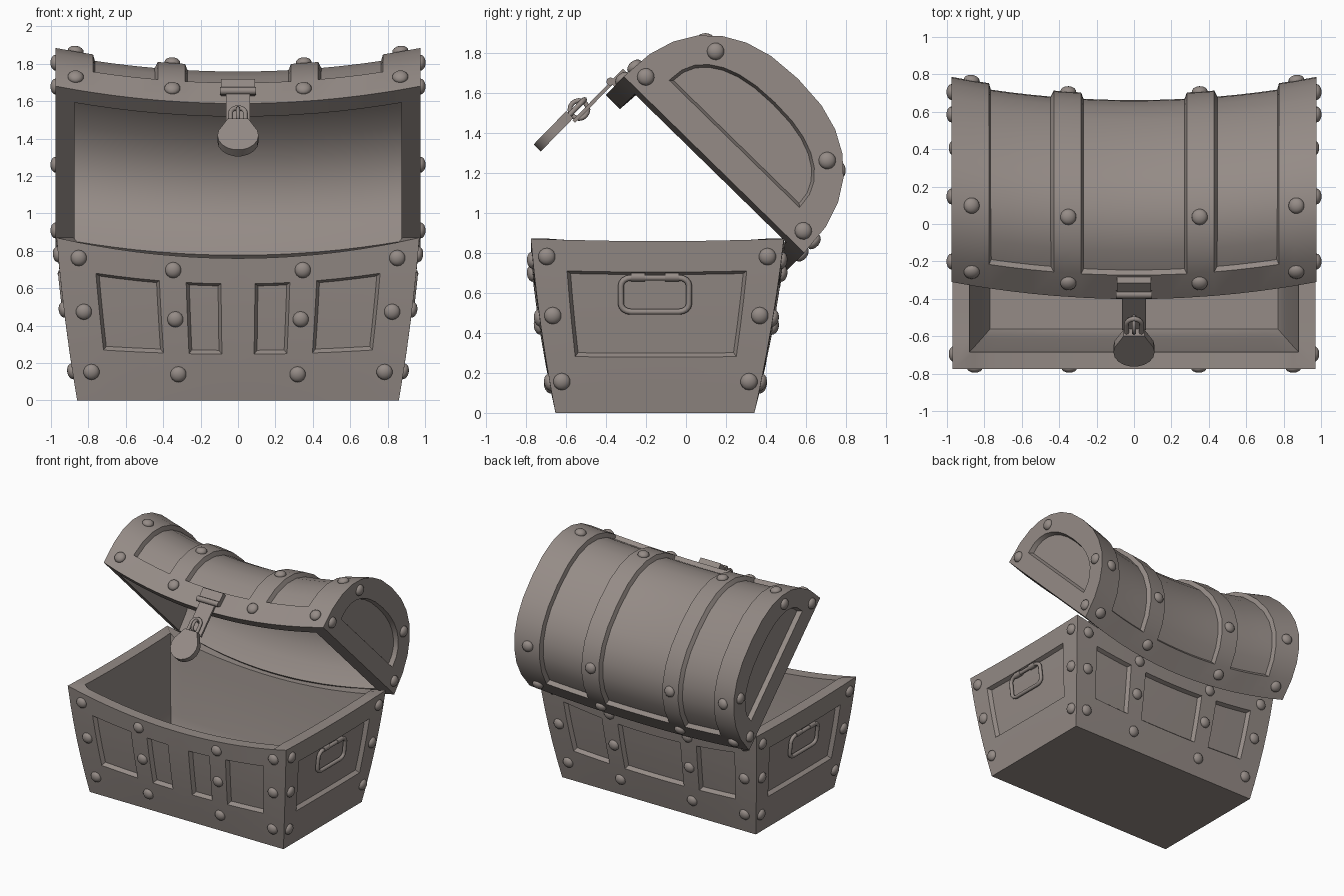
import bpy, bmesh, math
from mathutils import Vector, Matrix

if "Cube" in bpy.data.objects:
    bpy.data.objects.remove(bpy.data.objects["Cube"])


def material(name, col):
    m = bpy.data.materials.new(name)
    m.diffuse_color = (*col, 1)
    m.use_nodes = True
    m.node_tree.nodes["Principled BSDF"].inputs["Base Color"].default_value = m.diffuse_color
    return m


MATS = [material("grey_metal", (0.30, 0.26, 0.24)), material("brown_wood", (0.30, 0.225, 0.14))]
LID = Matrix.Translation((0, 0.14, 1.24)) @ Matrix.Rotation(math.radians(-44.35), 4, 'X')


def finish(name, me, matrix=None, angle=30):
    ob = bpy.data.objects.new(name, me)
    bpy.context.collection.objects.link(ob)
    me.materials.clear()
    for m in MATS:
        me.materials.append(m)
    if matrix:
        ob.matrix_world = matrix
    bpy.ops.object.select_all(action='DESELECT')
    ob.select_set(True)
    bpy.context.view_layer.objects.active = ob
    bpy.ops.object.shade_smooth_by_angle(angle=math.radians(angle))
    return ob


def from_bm(name, bm, matrix=None, angle=30):
    me = bpy.data.meshes.new(name)
    bm.to_mesh(me)
    bm.free()
    return finish(name, me, matrix, angle)


class Shell:
    """Closed panelled shell; wood faces: 1 = recessed outside, 2 = flush inside."""
    def __init__(self):
        self.bm, self.cache = bmesh.new(), {}

    def face(self, pts, mat=0):
        vs = []
        for p in pts:
            k = tuple(round(c, 4) + 0.0 for c in p)
            if k not in self.cache:
                self.cache[k] = self.bm.verts.new(p)
            vs.append(self.cache[k])
        self.bm.faces.new(vs).material_index = mat

    def grid(self, f, us, vs, rule, mat):
        for u0, u1 in zip(us, us[1:]):
            for v0, v1 in zip(vs, vs[1:]):
                wood = rule((u0 + u1) / 2, (v0 + v1) / 2)
                self.face([f(u0, v0), f(u1, v0), f(u1, v1), f(u0, v1)], mat if wood else 0)

    def done(self, name, thickness, depth, matrix=None):
        bm = self.bm
        bmesh.ops.holes_fill(bm, edges=[e for e in bm.edges if e.is_boundary], sides=0)
        bmesh.ops.recalc_face_normals(bm, faces=bm.faces[:])
        bm.normal_update()
        wood = [f for f in bm.faces if f.material_index == 1]
        r = bmesh.ops.inset_region(bm, faces=wood, thickness=thickness, depth=-depth,
                                   use_boundary=True, use_even_offset=True)
        for f in r['faces']:
            f.material_index = 0
        for f in bm.faces:
            f.material_index = min(f.material_index, 1)
        return from_bm(name, bm, matrix)


def mirror(half):
    return [-h for h in reversed(half[1:])] + half


def clip(x, m):
    return max(-m, min(m, x))


A = mirror([0, .095, .19, .29, .44, .56, .68, .795, .88, 1])
B = mirror([0, .365, .73, 1])
V = [0, .16, .325, .5, .66, .82, 1]


# ---- chest body
def body(a, b, v, t=0):
    f = v + 0.35 * v * (1 - v)
    hx, hy = 0.86 + 0.11 * f, 0.497 + 0.135 * f
    z = v * (0.87 - 0.11 * (1 - a * a) - 0.012 * (1 - b * b))
    return Vector((clip(a * hx, hx - t), -0.155 + 0.012 * v + clip(b * hy, hy - t),
                   max(z, 0.08) if t else z))


def rows(v):
    return .325 < v < .82


walls = [
    (lambda u, v, t=0: body(u, -1, v, t), A, lambda u, v: rows(v) and (.095 < abs(u) < .29 or .44 < abs(u) < .795)),
    (lambda u, v, t=0: body(u, 1, v, t), A, lambda u, v: rows(v) and (abs(u) < .29 or .44 < abs(u) < .795)),
    (lambda u, v, t=0: body(-1, u, v, t), B, lambda u, v: rows(v) and abs(u) < .73),
    (lambda u, v, t=0: body(1, u, v, t), B, lambda u, v: rows(v) and abs(u) < .73)]
T = 0.09
sh = Shell()
for f, us, rule in walls:
    sh.grid(f, us, V, rule, 1)
    sh.grid(lambda u, v: f(u, v, T), us, V, rule, 2)
    for u0, u1 in zip(us, us[1:]):
        sh.face([f(u0, 1), f(u1, 1), f(u1, 1, T), f(u0, 1, T)])
sh.done("chest_body", 0.016, 0.03)


# ---- curved lid, built closed and then swung open
def bent(x, v, w):
    return Vector((x, -v, w - 0.13 * (1 - (x / 0.975) ** 2)))


def arc(th, rv, rw, w0=0):
    c, s = math.cos(math.radians(th)), max(0, math.sin(math.radians(th)))
    return math.copysign(abs(c) ** .85, c) * rv, w0 + s ** .85 * rw


def lid(u, th, t=0):
    return bent(clip(u * 0.975, 0.975 - t), *arc(th, .63 - t, .6 - t))


TH = [0] + [13 + 154 * i / 12 for i in range(13)] + [180]


def lid_rule(u, th):
    return 13 < th < 167 and (abs(u) < .29 or .44 < abs(u) < .795)


LT = 0.1
sh = Shell()
sh.grid(lid, A, TH, lid_rule, 1)
sh.grid(lambda u, th: lid(u, th, LT), A, TH, lid_rule, 2)
for th in (0, 180):
    for u0, u1 in zip(A, A[1:]):
        sh.face([lid(u0, th), lid(u1, th), lid(u1, th, LT), lid(u0, th, LT)])
for s in (-1, 1):
    sh.face([lid(s, 0), lid(s, 180), lid(s, 180, LT), lid(s, 0, LT)])
    for t, mat in ((0, 1), (LT, 2)):
        edge = [lid(s, th, t) for th in TH]
        inner = [bent(s * (0.975 - t), *arc(th, .455, .29, .145)) for th in TH]
        for i in range(-1, len(TH) - 1):
            sh.face([edge[i], edge[i + 1], inner[i + 1], inner[i]])
        sh.face(inner, mat)
sh.done("chest_lid", 0.014, 0.033, LID)


# ---- rivets
def rivets(name, spots, centre, matrix=None):
    bm = bmesh.new()
    for f, u, v, h in spots:
        p = f(u, v)
        n = (f(u + h, v) - f(u - h, v)).cross(f(u, v + h) - f(u, v - h)).normalized()
        if n.dot(p - centre) < 0:
            n = -n
        m = Matrix.Translation(p) @ n.to_track_quat('Z', 'Y').to_matrix().to_4x4()
        bmesh.ops.create_uvsphere(bm, u_segments=14, v_segments=8, radius=0.043,
                                  matrix=m @ Matrix.Diagonal((1, 1, .65, 1)))
    from_bm(name, bm, matrix, 60)


spots = []
for i, (f, us, rule) in enumerate(walls):
    for a in (-.885, .885) + ((-.36, .36) if i < 2 else ()):
        spots += [(f, a, v, .01) for v in (.9, .56, .18)]
rivets("body_rivets", spots, Vector((0, -.15, .4)))

spots = [(lid, u, th, .01) for u in (-.89, -.36, .36, .89) for th in (7, 45, 135, 173)]
for s in (-1, 1):
    spots += [(lambda v, w, s=s: Vector((s * .975, -v, w)), v, w, .01)
              for v, w in ((.55, .075), (.39, .41), (-.39, .41), (-.55, .075))]
rivets("lid_rivets", spots, Vector((0, 0, .1)), LID)


# ---- tubes
def tube(name, pts, r, cyclic=True, matrix=None):
    cu = bpy.data.curves.new(name + "_path", 'CURVE')
    cu.dimensions = '3D'
    cu.bevel_depth, cu.bevel_resolution, cu.use_fill_caps = r, 2, True
    sp = cu.splines.new('POLY')
    sp.points.add(len(pts) - 1)
    for q, p in zip(sp.points, pts):
        q.co = (*p, 1)
    sp.use_cyclic_u = cyclic
    tmp = bpy.data.objects.new(name + "_path", cu)
    bpy.context.collection.objects.link(tmp)
    me = bpy.data.meshes.new_from_object(tmp.evaluated_get(bpy.context.evaluated_depsgraph_get()))
    bpy.data.objects.remove(tmp)
    finish(name, me, matrix, 50)


# ---- side handles: rounded rectangles lying along the sloped ends
def side_x(z):
    return body(1, 0, z / 0.858).x


for s, side in ((-1, "left"), (1, "right")):
    pts = []
    for k, (cy, cz) in enumerate(((.12, .635), (-.12, .635), (-.12, .545), (.12, .545))):
        for j in range(5):
            t = math.radians(90 * k + 22.5 * j)
            y, z = -.155 + cy + .05 * math.cos(t), cz + .04 * math.sin(t)
            pts.append((s * (side_x(z) - .006), y, z))
    tube(side + "_handle", pts, 0.015)
    for k, y in enumerate((-.24, -.07)):
        x = s * (side_x(.678) - .01)
        tube(f"{side}_handle_clamp_{k + 1}", [(x, y - .035, .678), (x, y + .035, .678)], 0.022, False)


# ---- hasp and padlock, in lid space (front is -y)
def box(bm, lo, hi):
    c = [(a + b) / 2 for a, b in zip(lo, hi)]
    d = [b - a for a, b in zip(lo, hi)]
    bmesh.ops.create_cube(bm, size=1, matrix=Matrix.Translation(c) @ Matrix.Diagonal((*d, 1)))


bm = bmesh.new()
box(bm, (-.09, -.66, -.07), (.09, -.61, .025))
box(bm, (-.065, -.66, -.335), (.065, -.642, -.07))
from_bm("hasp", bm, LID)
tube("hasp_hinge_pin", [(-.095, -.66, -.065), (.095, -.66, -.065)], 0.021, False, LID)
ring = [math.radians(22.5 * i) for i in range(16)]
tube("hasp_staple", [(0, -.675 + .045 * math.cos(t), -.275 + .045 * math.sin(t)) for t in ring], 0.012, True, LID)

arch = [math.radians(22.5 * i) for i in range(9)]
tube("padlock_shackle", [(.04, -.69, -.37)] +
     [(.04 * math.cos(t), -.69, -.26 + .04 * math.sin(t)) for t in arch] + [(-.04, -.69, -.37)], 0.013, False, LID)

bm = bmesh.new()
shape = [(.055, .125)] + [(.11 * math.cos(math.radians(t)), .11 * math.sin(math.radians(t)))
                          for t in range(40, -221, -20)] + [(-.055, .125)]
f = bm.faces.new([bm.verts.new((x, -.715, -.45 + z)) for x, z in shape])
r = bmesh.ops.extrude_face_region(bm, geom=[f])
bmesh.ops.translate(bm, vec=(0, .05, 0), verts=[v for v in r['geom'] if isinstance(v, bmesh.types.BMVert)])
bmesh.ops.recalc_face_normals(bm, faces=bm.faces[:])
from_bm("padlock_body", bm, LID)
